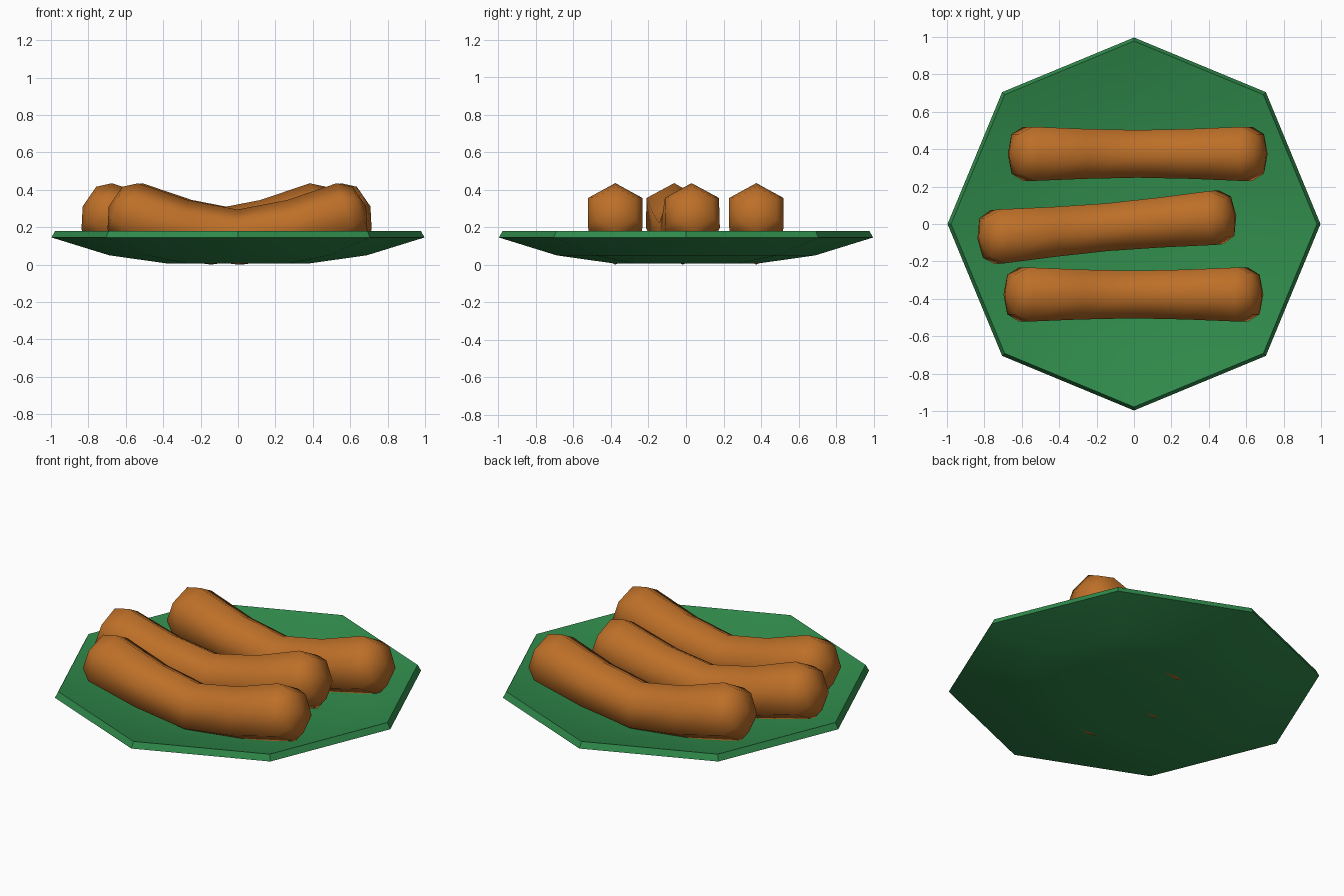
import bpy, bmesh, math
from mathutils import Vector

if "Cube" in bpy.data.objects:
    bpy.data.objects.remove(bpy.data.objects["Cube"])


def material(name, color):
    m = bpy.data.materials.new(name)
    m.diffuse_color = (*color, 1)
    m.use_nodes = True
    m.node_tree.nodes["Principled BSDF"].inputs["Base Color"].default_value = m.diffuse_color
    return m


GREEN = material("plate green", (0.03, 0.26, 0.072))
BROWN = material("sausage brown", (0.51, 0.16, 0.021))


def skin(name, rings, mat):
    """Join rings of equal count; a ring with one point is a pole."""
    bm = bmesh.new()
    loops = [[bm.verts.new(p) for p in ring] for ring in rings]
    for a, b in zip(loops, loops[1:]):
        n = max(len(a), len(b))
        for i in range(n):
            j = (i + 1) % n
            if len(a) == 1:
                bm.faces.new((a[0], b[i], b[j]))
            elif len(b) == 1:
                bm.faces.new((a[i], a[j], b[0]))
            else:
                bm.faces.new((a[i], a[j], b[j], b[i]))
    bmesh.ops.recalc_face_normals(bm, faces=bm.faces)
    for f in bm.faces:
        f.smooth = True
    me = bpy.data.meshes.new(name)
    bm.to_mesh(me)
    bm.free()
    me.materials.append(mat)
    ob = bpy.data.objects.new(name, me)
    bpy.context.collection.objects.link(ob)
    return ob


# Shallow octagonal plate: underside, rim, then the hollow top
profile = [(0, 0.006), (0.38, 0.006), (0.69, 0.05), (0.997, 0.145),
           (0.978, 0.18), (0.68, 0.092), (0.37, 0.045), (0, 0.045)]
rings = []
for r, z in profile:
    n = 8 if r else 1
    rings.append([(r * math.cos(k * math.tau / 8), r * math.sin(k * math.tau / 8), z)
                  for k in range(n)])
plate = skin("plate", rings, GREEN)
bpy.context.view_layer.objects.active = plate
plate.select_set(True)
bpy.ops.object.shade_smooth_by_angle(angle=math.radians(35))
plate.select_set(False)

# Curved hexagonal sausages: half path of (x, z, radius, tilt in degrees), mirrored
half = [(0, 0.147, 0.147, 0), (0.30, 0.195, 0.154, 13), (0.585, 0.277, 0.167, 19),
        (0.655, 0.301, 0.122, 19), (0.688, 0.311, 0, 19)]
path = [(-x, z, r, -t) for x, z, r, t in reversed(half[1:])] + half


def sausage(name, x, y, turn):
    rings = []
    for px, pz, r, t in path:
        t = math.radians(t)
        up = Vector((-math.sin(t), 0, math.cos(t)))
        ring = []
        for k in range(6 if r else 1):
            a = k * math.tau / 6
            ring.append(Vector((px, 0, pz)) + up * r * math.cos(a)
                        + Vector((0, r * math.sin(a), 0)))
        rings.append(ring)
    ob = skin(name, rings, BROWN)
    ob.location = (x, y, 0)
    ob.rotation_euler.z = math.radians(turn)


sausage("front_sausage", -0.003, -0.377, 0)
sausage("middle_sausage", -0.145, -0.017, 5)
sausage("back_sausage", 0.02, 0.375, 0)
